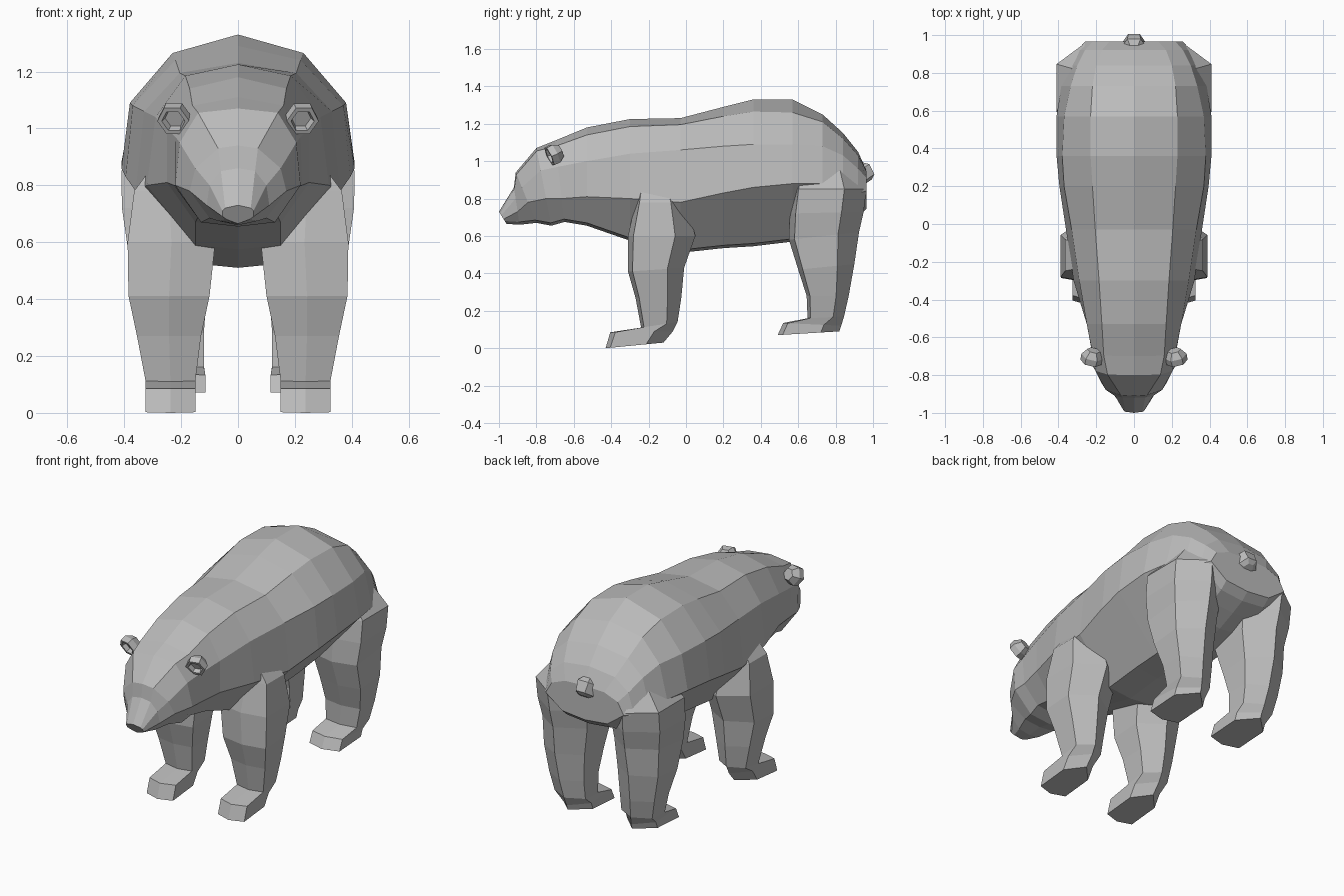
import bpy, bmesh, math
from mathutils import Vector

fur = bpy.data.materials.new("grey fur")
fur.diffuse_color = (0.5, 0.5, 0.5, 1)


def finish(bm, name):
    """Turn a bmesh into a flat-shaded object."""
    bmesh.ops.recalc_face_normals(bm, faces=bm.faces)
    mesh = bpy.data.meshes.new(name)
    bm.to_mesh(mesh)
    bm.free()
    mesh.materials.append(fur)
    obj = bpy.data.objects.new(name, mesh)
    bpy.context.collection.objects.link(obj)
    return obj


def loft(rings, name):
    """Skin a row of equal-sized rings and cap both ends."""
    bm = bmesh.new()
    rows = [[bm.verts.new(p) for p in ring] for ring in rings]
    n = len(rows[0])
    for a, b in zip(rows, rows[1:]):
        for i in range(n):
            j = (i + 1) % n
            bm.faces.new((a[i], a[j], b[j], b[i]))
    bm.faces.new(rows[0])
    bm.faces.new(rows[-1])
    return finish(bm, name)


def body_ring(yt, yb, zt, w1, z1, w2, z2, w3, z3, w4, z4):
    """Mirrored ten-point section, slanted from yt at the top to yb below."""
    zb = z4 - 0.015
    half = [(w1, z1), (w2, z2), (w3, z3), (w4, z4)]
    pts = [(0, zt)] + half + [(0, zb)] + [(-x, z) for x, z in reversed(half)]
    return [(x, yt + (yb - yt) * (zt - z) / (zt - zb), z) for x, z in pts]


# Head, nose to neck
head = [
    (-1.0, -.96, .73, .045, .72, .055, .71, .055, .69, .04, .68),
    (-.92, -.89, .86, .06, .85, .10, .80, .11, .73, .07, .675),
    (-.91, -.80, .94, .07, .93, .15, .86, .17, .78, .10, .685),
    (-.80, -.72, 1.07, .14, 1.055, .205, .95, .22, .80, .13, .67),
    (-.70, -.65, 1.11, .16, 1.08, .22, .97, .225, .80, .14, .69),
]
# Torso: y, top, shoulder line, side, lower side, belly height
torso = [
    (-.53, 1.18, .17, 1.14, .25, 1.00, .25, .81, .67),
    (-.30, 1.225, .185, 1.185, .29, 1.04, .32, .80, .59),
    (-.03, 1.23, .205, 1.195, .33, 1.06, .36, .78, .525),
    (.20, 1.29, .22, 1.24, .37, 1.08, .395, .83, .55),
    (.36, 1.33, .23, 1.265, .38, 1.09, .41, .86, .56),
    (.57, 1.33, .23, 1.26, .37, 1.09, .41, .88, .585),
    (.73, 1.25, .22, 1.21, .335, 1.08, .385, .88, .63),
    (.84, 1.15, .20, 1.12, .30, 1.03, .345, .86, .68),
    (.92, 1.05, .17, 1.03, .26, .96, .30, .83, .72),
    (.965, .95, .13, .945, .22, .91, .26, .84, .76),
]
rings = [body_ring(*r) for r in head]
rings += [body_ring(r[0], r[0], *r[1:8], 0.15, r[8]) for r in torso]
loft(rings, "body")


def leg_ring(side, yf, zf, yb, zb, xi, xo):
    """Six-sided section with a ridge at the front and the back."""
    mid = (xi + xo) / 2
    pts = [(mid, 0), (xo, .08), (xo, .7), (mid, 1), (xi, .7), (xi, .08)]
    return [(side * x, yf + (yb - yf) * t, zf + (zb - zf) * t) for x, t in pts]


# Legs: front y and z, back y and z, inner and outer x
legs = {
    "front_leg": [
        (-.25, .88, -.05, .88, .15, .29),
        (-.27, .78, 0, .78, .12, .365),
        (-.31, .60, .05, .60, .08, .388),
        (-.31, .41, -.01, .43, .10, .385),
        (-.27, .27, -.025, .27, .13, .355),
        (-.24, .11, -.045, .14, .15, .325),
        (-.405, .085, -.07, .09, .15, .325),
        (-.43, 0, -.12, .03, .15, .325),
    ],
    "hind_leg": [
        (.60, .95, .92, .95, .10, .33),
        (.57, .85, .965, .85, .09, .41),
        (.555, .72, .95, .73, .08, .408),
        (.55, .58, .925, .62, .09, .388),
        (.60, .42, .90, .45, .11, .38),
        (.645, .28, .87, .28, .12, .35),
        (.65, .16, .845, .17, .12, .325),
        (.52, .135, .83, .12, .115, .315),
        (.49, .07, .82, .09, .115, .315),
    ],
}
for name, sections in legs.items():
    for side, label in ((1, "left"), (-1, "right")):
        loft([leg_ring(side, *s) for s in sections], f"{label}_{name}")


def disc_ring(centre, axis, along, radius):
    """Hexagon around an axis, moved along it."""
    axis = Vector(axis).normalized()
    u = axis.cross(Vector((0, 0, 1))).normalized()
    v = axis.cross(u)
    c = Vector(centre) + axis * along
    return [c + radius * (u * math.cos(k * math.pi / 3) + v * math.sin(k * math.pi / 3))
            for k in range(6)]


# Cupped ears: back, rim, inner rim, hollow
for side, label in ((1, "left"), (-1, "right")):
    place, facing = (side * .22, -.70, 1.04), (side * .2, -.85, -.4)
    steps = [(-.035, .035), (0, .06), (.035, .058), (.035, .042), (.01, .035)]
    loft([disc_ring(place, facing, a, r) for a, r in steps], f"{label}_ear")

# Stub tail
loft([disc_ring((0, .93, .95), (0, .55, -.8), a, r)
      for a, r in ((-.04, .03), (.0, .07), (.06, .06), (.075, .03))], "tail")
